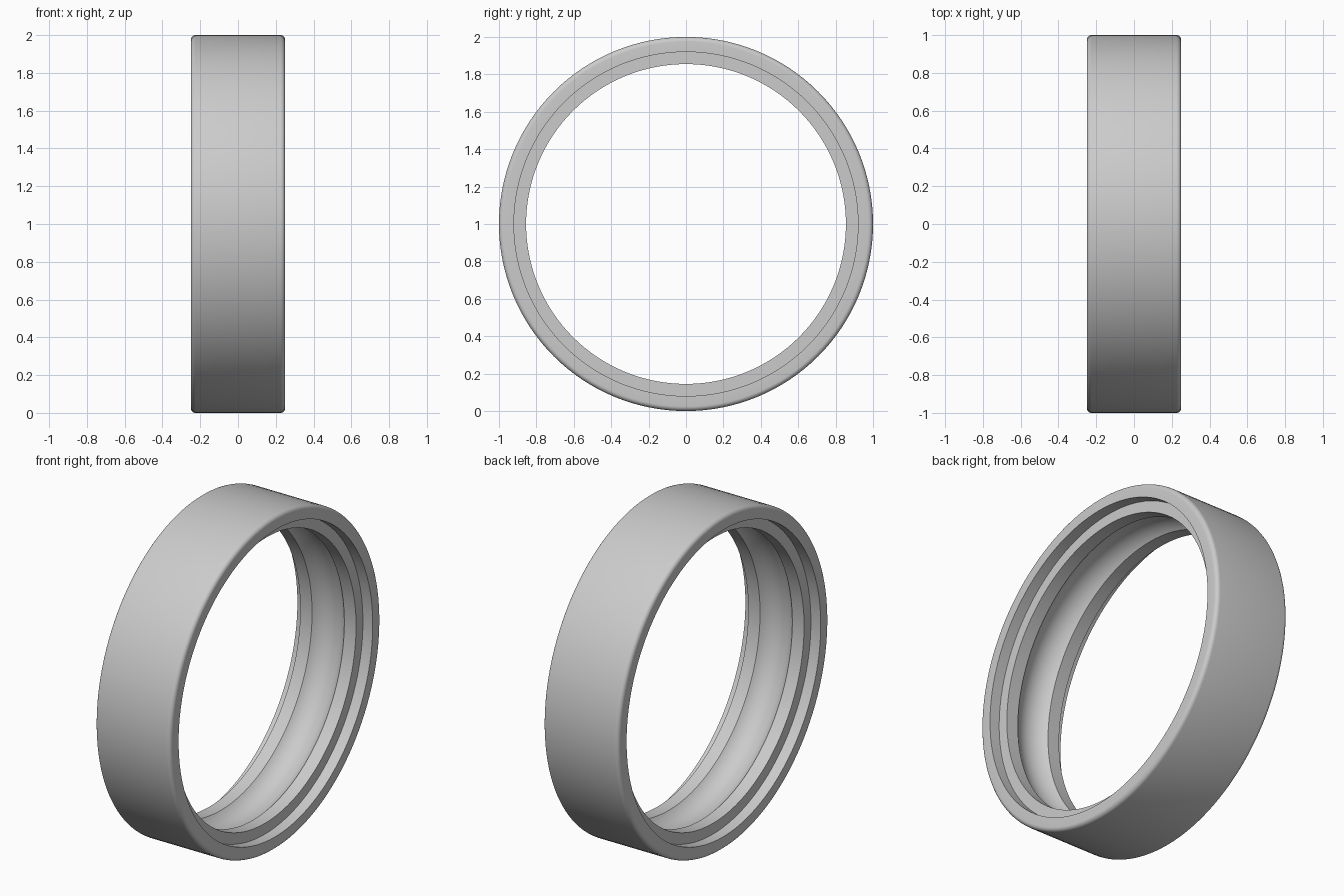
import bpy, bmesh, math
from mathutils import Vector

cube = bpy.data.objects.get("Cube")
if cube:
    bpy.data.objects.remove(cube)

HALF, OUTER, RECESS, BORE = 0.25, 1.0, 0.92, 0.855
STEP_X, GROOVE_X = 0.185, 0.107
ROUND, BALL = 0.025, 0.14
SEGMENTS = 128


def arc(cx, cr, radius, start, end, steps):
    """Points (x, r) along an arc, angles in radians."""
    angles = [start + (end - start) * i / steps for i in range(steps + 1)]
    return [(cx + radius * math.cos(a), cr + radius * math.sin(a)) for a in angles]


# Half of the cross-section: raceway centre, land, recess, rim, rounded outer edge
edge_angle = math.acos(GROOVE_X / BALL)
ball_centre = BORE - BALL * math.sin(edge_angle)
half = arc(0, ball_centre, BALL, math.pi / 2, edge_angle, 10)
half += [(STEP_X, BORE), (STEP_X, RECESS), (HALF, RECESS)]
half += arc(HALF - ROUND, OUTER - ROUND, ROUND, 0, math.pi / 2, 6)

# Mirror it into a closed loop
profile = half + [(-x, r) for x, r in reversed(half[1:])]

# Revolve the section around the x axis
bm = bmesh.new()
verts = [bm.verts.new((x, 0, r)) for x, r in profile]
edges = [bm.edges.new((v, verts[(i + 1) % len(verts)])) for i, v in enumerate(verts)]
bmesh.ops.spin(bm, geom=verts + edges, cent=Vector((0, 0, 0)), axis=Vector((1, 0, 0)),
               angle=math.tau, steps=SEGMENTS)
bmesh.ops.remove_doubles(bm, verts=bm.verts, dist=0.0001)
bmesh.ops.recalc_face_normals(bm, faces=bm.faces)
bmesh.ops.translate(bm, verts=bm.verts, vec=(0, 0, OUTER))
mesh = bpy.data.meshes.new("outer_ring")
bm.to_mesh(mesh)
bm.free()

ring = bpy.data.objects.new("outer_ring", mesh)
bpy.context.collection.objects.link(ring)

# Plain grey metal
grey = bpy.data.materials.new("light_grey")
grey.use_nodes = True
colour = (0.6, 0.6, 0.6, 1)
grey.diffuse_color = colour
for node in grey.node_tree.nodes:
    if node.type == 'BSDF_PRINCIPLED':
        node.inputs["Base Color"].default_value = colour
mesh.materials.append(grey)

# Smooth shading with sharp steps
bpy.ops.object.select_all(action='DESELECT')
ring.select_set(True)
bpy.context.view_layer.objects.active = ring
bpy.ops.object.shade_smooth_by_angle(angle=math.radians(30))
